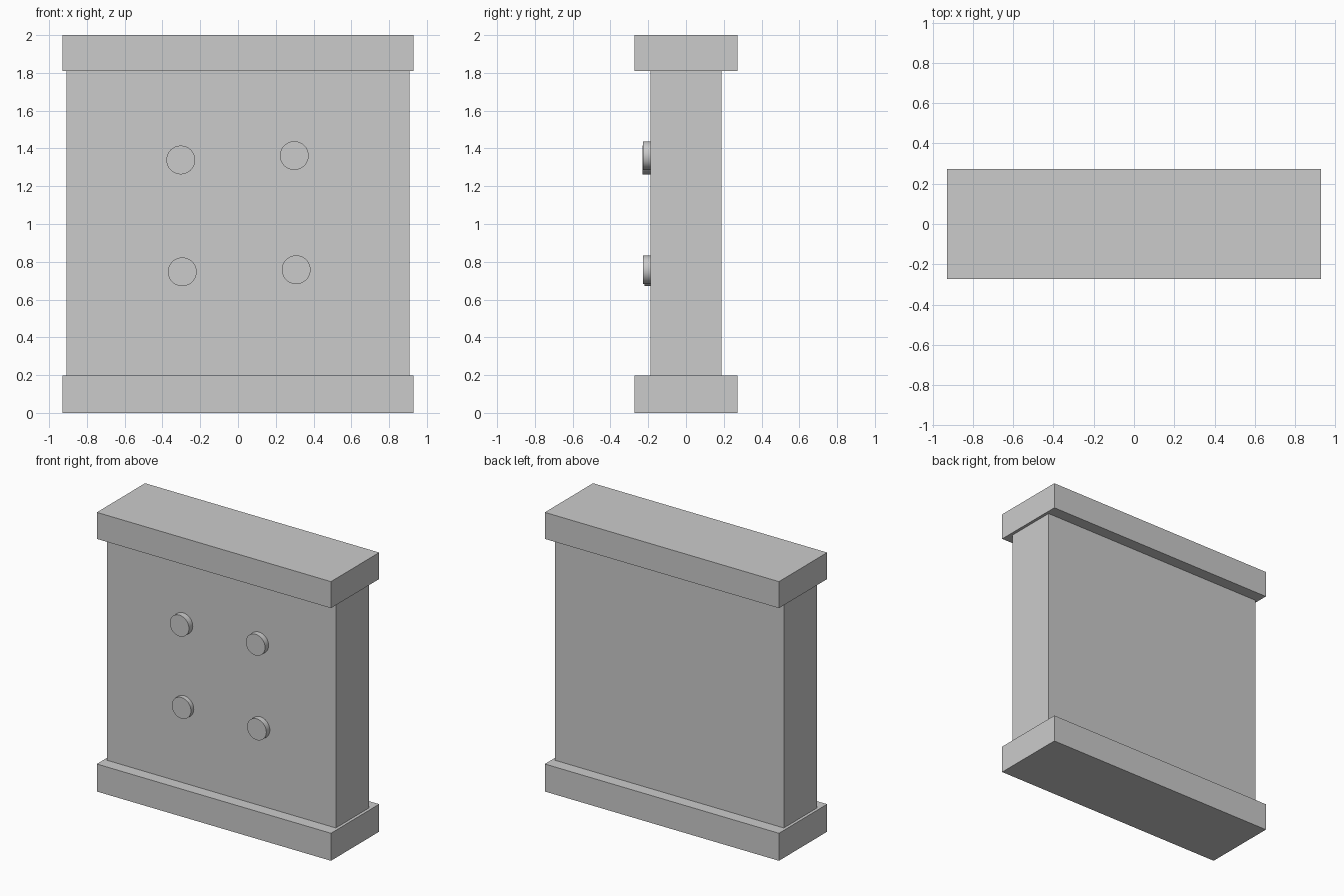
import bpy
import math

if "Cube" in bpy.data.objects:
    bpy.data.objects.remove(bpy.data.objects["Cube"])


def box(name, size, z0, z1):
    bpy.ops.mesh.primitive_cube_add(size=1, location=(0, 0, (z0 + z1) / 2))
    obj = bpy.context.object
    obj.name = name
    obj.scale = (size[0], size[1], z1 - z0)
    bpy.ops.object.transform_apply(location=False, rotation=False, scale=True)
    return obj


def stud(name, x, z, front, radius=0.076, back=-0.18):
    bpy.ops.mesh.primitive_cylinder_add(
        vertices=48, radius=radius, depth=back - front,
        location=(x, (front + back) / 2, z), rotation=(math.pi / 2, 0, 0))
    bpy.context.object.name = name
    bpy.ops.object.shade_smooth_by_angle(angle=math.radians(30))


# Wall slab between the two wider end blocks
box("wall_panel", (1.814, 0.376), 0.197, 1.81)
box("base_block", (1.856, 0.546), 0.0, 0.197)
box("cap_block", (1.856, 0.546), 1.81, 2.0)

# Four slightly uneven round studs on the front face
studs = {
    "stud_upper_left": (-0.303, 1.339, -0.231),
    "stud_upper_right": (0.298, 1.362, -0.228),
    "stud_lower_left": (-0.295, 0.747, -0.22),
    "stud_lower_right": (0.308, 0.758, -0.228),
}
for name, (x, z, front) in studs.items():
    stud(name, x, z, front)
